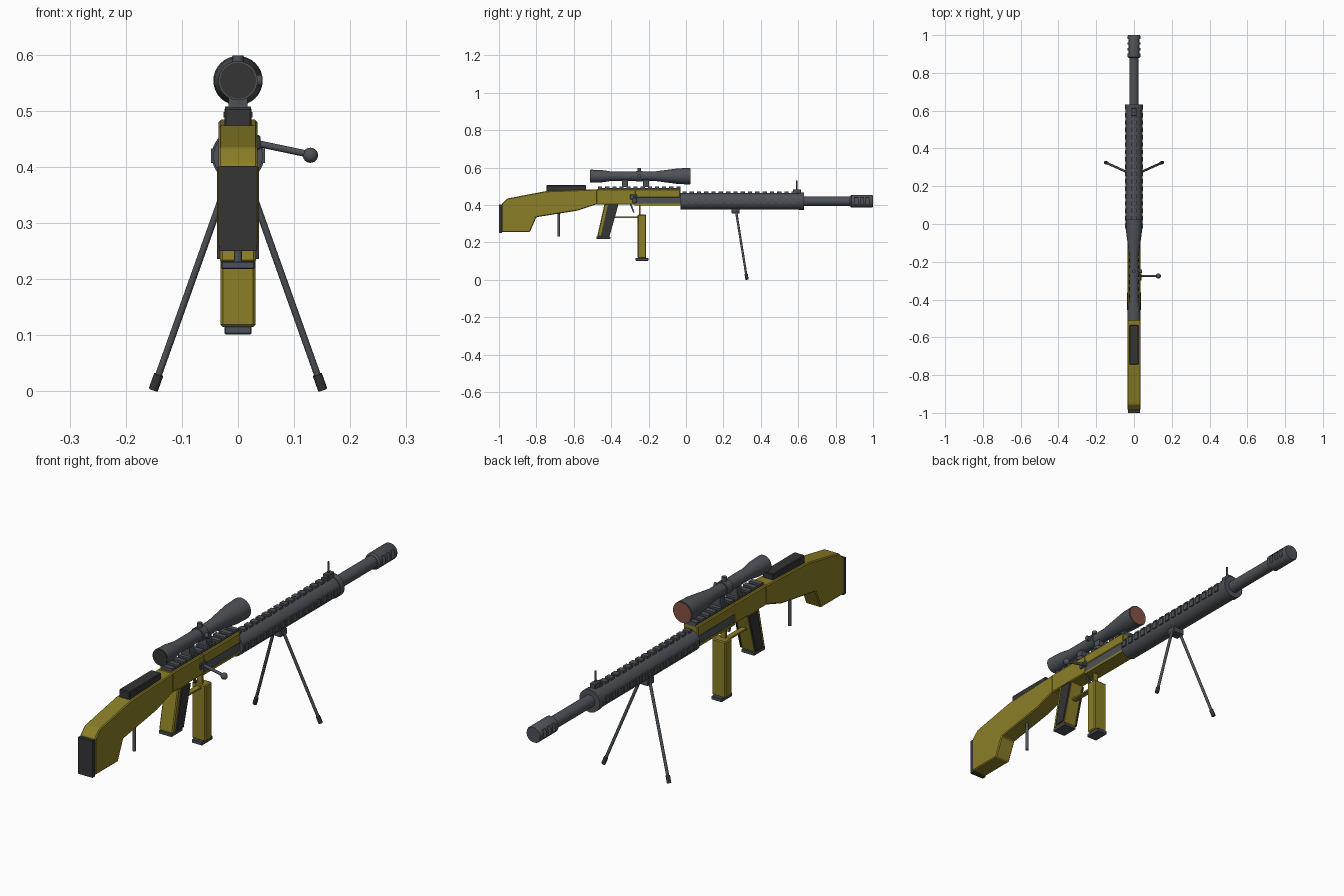
import bpy, bmesh, math
from mathutils import Vector

if "Cube" in bpy.data.objects:
    bpy.data.objects.remove(bpy.data.objects["Cube"])


def material(name, rgb):
    m = bpy.data.materials.new(name)
    m.diffuse_color = (*rgb, 1)
    m.use_nodes = True
    m.node_tree.nodes["Principled BSDF"].inputs["Base Color"].default_value = m.diffuse_color
    return m


OLIVE = material("olive", (0.26, 0.21, 0.02))
STEEL = material("gunmetal", (0.075, 0.085, 0.097))
BLACK = material("black rubber", (0.035, 0.035, 0.036))
RED = material("red lens", (0.24, 0.085, 0.065))


def finish(name, bm, mat, bevel=0, smooth=False):
    bmesh.ops.recalc_face_normals(bm, faces=bm.faces)
    me = bpy.data.meshes.new(name)
    bm.to_mesh(me)
    bm.free()
    ob = bpy.data.objects.new(name, me)
    bpy.context.collection.objects.link(ob)
    me.materials.append(mat)
    if bevel:
        mod = ob.modifiers.new("edge bevel", 'BEVEL')
        mod.width, mod.segments = bevel, 1
    if smooth:
        bpy.ops.object.select_all(action='DESELECT')
        ob.select_set(True)
        bpy.context.view_layer.objects.active = ob
        bpy.ops.object.shade_smooth_by_angle(angle=math.radians(35))
    return ob


def boxes(name, spans, mat, bevel=0):
    """One object of boxes, each given as (x0, x1, y0, y1, z0, z1)."""
    bm = bmesh.new()
    for x0, x1, y0, y1, z0, z1 in spans:
        for v in bmesh.ops.create_cube(bm, size=1)['verts']:
            v.co = ((x0 + x1) / 2 + v.co.x * (x1 - x0),
                    (y0 + y1) / 2 + v.co.y * (y1 - y0),
                    (z0 + z1) / 2 + v.co.z * (z1 - z0))
    return finish(name, bm, mat, bevel)


def plate(name, pts, x0, x1, mat, bevel=0):
    """Side profile (y, z) extruded from x0 to x1."""
    bm = bmesh.new()
    face = bm.faces.new([bm.verts.new((x0, y, z)) for y, z in pts])
    ext = bmesh.ops.extrude_face_region(bm, geom=[face])['geom']
    bmesh.ops.translate(bm, vec=(x1 - x0, 0, 0),
                        verts=[g for g in ext if isinstance(g, bmesh.types.BMVert)])
    return finish(name, bm, mat, bevel)


def lathe(name, profile, zc, mat, n=32):
    """Profile (y, radius) turned around a lengthwise axis at height zc."""
    bm = bmesh.new()
    rings = []
    for y, r in profile:
        rings.append([bm.verts.new((r * math.cos(math.tau * i / n), y,
                                    zc + r * math.sin(math.tau * i / n))) for i in range(n)])
    for a, b in zip(rings, rings[1:]):
        for i in range(n):
            j = (i + 1) % n
            bm.faces.new((a[i], a[j], b[j], b[i]))
    bm.faces.new(rings[0])
    bm.faces.new(rings[-1])
    return finish(name, bm, mat, smooth=True)


def rod(name, p, q, r, mat, n=16):
    p, q = Vector(p), Vector(q)
    bm = bmesh.new()
    bmesh.ops.create_cone(bm, cap_ends=True, segments=n, radius1=r, radius2=r, depth=(q - p).length)
    rot = (q - p).to_track_quat('Z', 'Y').to_matrix()
    for v in bm.verts:
        v.co = rot @ v.co + (p + q) / 2
    return finish(name, bm, mat, smooth=True)


# Stock, butt pad, cheek rest and rear monopod
plate("stock", [(-0.985, 0.255), (-0.985, 0.405), (-0.955, 0.435), (-0.75, 0.474), (-0.475, 0.484),
                (-0.475, 0.405), (-0.58, 0.37), (-0.80, 0.335), (-0.835, 0.255)],
      -0.035, 0.035, OLIVE, 0.004)
boxes("butt_pad", [(-0.033, 0.033, -1.0, -0.984, 0.25, 0.402)], BLACK)
boxes("cheek_rest", [(-0.024, 0.024, -0.745, -0.535, 0.47, 0.506)], BLACK, 0.003)
rod("rear_monopod", (0, -0.68, 0.232), (0, -0.68, 0.36), 0.007, STEEL)

# Receiver
boxes("receiver", [(-0.034, 0.034, -0.48, -0.27, 0.402, 0.485)], OLIVE, 0.004)
boxes("upper_receiver", [(-0.034, 0.034, -0.275, -0.03, 0.44, 0.485)], OLIVE, 0.004)
boxes("lower_receiver", [(-0.031, 0.031, -0.275, -0.02, 0.40, 0.442)], STEEL)
boxes("receiver_floor", [(-0.033, 0.033, -0.275, -0.03, 0.398, 0.408)], OLIVE)
boxes("receiver_rail", [(-0.023, 0.023, -0.47, -0.03, 0.48, 0.490)]
      + [(-0.026, 0.026, -0.47 + 0.038 * i, -0.448 + 0.038 * i, 0.488, 0.498) for i in range(12)], STEEL)

# Bolt and handle
boxes("bolt_block", [(0.025, 0.040, -0.30, -0.262, 0.43, 0.457)], STEEL, 0.003)
rod("bolt_handle", (0.03, -0.275, 0.443), (0.13, -0.275, 0.422), 0.006, STEEL)
bm = bmesh.new()
bmesh.ops.create_uvsphere(bm, u_segments=20, v_segments=12, radius=0.0135)
bmesh.ops.translate(bm, verts=bm.verts, vec=(0.129, -0.275, 0.421))
finish("bolt_knob", bm, STEEL, smooth=True)

# Grip with side panels and base
plate("grip", [(-0.435, 0.41), (-0.36, 0.41), (-0.41, 0.23), (-0.475, 0.23)], -0.032, 0.032, OLIVE, 0.004)
for side, name in ((-1, "left"), (1, "right")):
    plate(name + "_grip_panel", [(-0.418, 0.40), (-0.362, 0.40), (-0.408, 0.236), (-0.455, 0.236)],
          side * 0.031, side * 0.037, BLACK)
boxes("grip_base", [(-0.03, 0.03, -0.478, -0.405, 0.218, 0.232)], STEEL, 0.002)

# Trigger, guard and magazine
plate("trigger", [(-0.303, 0.41), (-0.293, 0.41), (-0.276, 0.36), (-0.283, 0.36)], -0.005, 0.005, STEEL)
boxes("trigger_guard", [(-0.011, 0.011, -0.385, -0.243, 0.331, 0.338),
                        (-0.011, 0.011, -0.252, -0.243, 0.331, 0.405)], OLIVE)
boxes("magazine", [(-0.031, 0.031, -0.258, -0.213, 0.115, 0.348)], OLIVE, 0.004)
boxes("magazine_base", [(-0.024, 0.024, -0.27, -0.20, 0.102, 0.117)], STEEL, 0.002)

# Handguard with rail teeth on four sides
ZB = 0.42
lathe("handguard", [(-0.03, 0.041), (-0.03, 0.044), (0.605, 0.044), (0.605, 0.047),
                    (0.632, 0.047), (0.632, 0.022)], ZB, STEEL)
teeth = []
for i in range(16):
    y0, y1 = -0.02 + 0.039 * i, 0.003 + 0.039 * i
    teeth += [(-0.014, 0.014, y0, y1, ZB + 0.04, ZB + 0.051)]
    teeth += [(s * 0.043 - 0.005, s * 0.043 + 0.005, y0, y1, ZB - 0.013, ZB + 0.013) for s in (-1, 1)]
boxes("handguard_rail_teeth", teeth, STEEL)

# Barrel and slotted muzzle brake
lathe("barrel", [(0.60, 0.025), (0.89, 0.025)], ZB, STEEL)
brake = lathe("muzzle_brake", [(0.878, 0.027), (0.884, 0.034), (0.995, 0.034), (1.0, 0.031)], ZB, STEEL)
cutter = boxes("slot_cutter", [(min(s * 0.017, s * 0.06), max(s * 0.017, s * 0.06),
                                0.902 + 0.03 * i, 0.919 + 0.03 * i, ZB - 0.018, ZB + 0.02)
                               for i in range(3) for s in (-1, 1)], STEEL)
cutter.hide_render = True
mod = brake.modifiers.new("slots", 'BOOLEAN')
mod.operation, mod.object, mod.solver = 'DIFFERENCE', cutter, 'EXACT'
bpy.context.view_layer.objects.active = brake
bpy.ops.object.modifier_apply(modifier=mod.name)
bpy.data.objects.remove(cutter)

# Front sight
boxes("front_sight_base", [(-0.013, 0.013, 0.572, 0.614, 0.462, 0.484)], STEEL, 0.002)
rod("front_sight_post", (0, 0.592, 0.48), (0, 0.592, 0.53), 0.004, STEEL)

# Scope with lenses, turrets and mounts
ZS = 0.554
lathe("scope", [(-0.51, 0.031), (-0.51, 0.035), (-0.45, 0.033), (-0.40, 0.025), (-0.17, 0.025),
                (-0.04, 0.042), (0.022, 0.044), (0.022, 0.04)], ZS, STEEL)
lathe("rear_lens", [(-0.512, 0.032), (-0.508, 0.032)], ZS, BLACK)
lathe("front_lens", [(0.018, 0.041), (0.025, 0.041)], ZS, RED)
rod("top_turret", (0, -0.25, ZS), (0, -0.25, 0.599), 0.010, STEEL)
rod("side_turret", (0, -0.25, ZS), (0.043, -0.25, ZS), 0.010, STEEL)
lathe("turret_ring", [(-0.268, 0.029), (-0.232, 0.029)], ZS, STEEL)
for y, name in ((-0.325, "rear"), (-0.215, "front")):
    boxes(name + "_scope_mount", [(-0.017, 0.017, y - 0.016, y + 0.016, 0.495, 0.535),
                                  (-0.023, 0.023, y - 0.016, y + 0.016, 0.495, 0.508)], STEEL)

# Bipod
boxes("bipod_mount", [(-0.026, 0.026, 0.244, 0.286, 0.354, 0.382)], STEEL, 0.003)
for s, name in ((-1, "left"), (1, "right")):
    top, foot = Vector((s * 0.022, 0.268, 0.365)), Vector((s * 0.151, 0.326, 0.003))
    rod(name + "_bipod_leg", top, foot, 0.006, STEEL)
    rod(name + "_bipod_foot", top.lerp(foot, 0.925), foot, 0.0085, BLACK)
